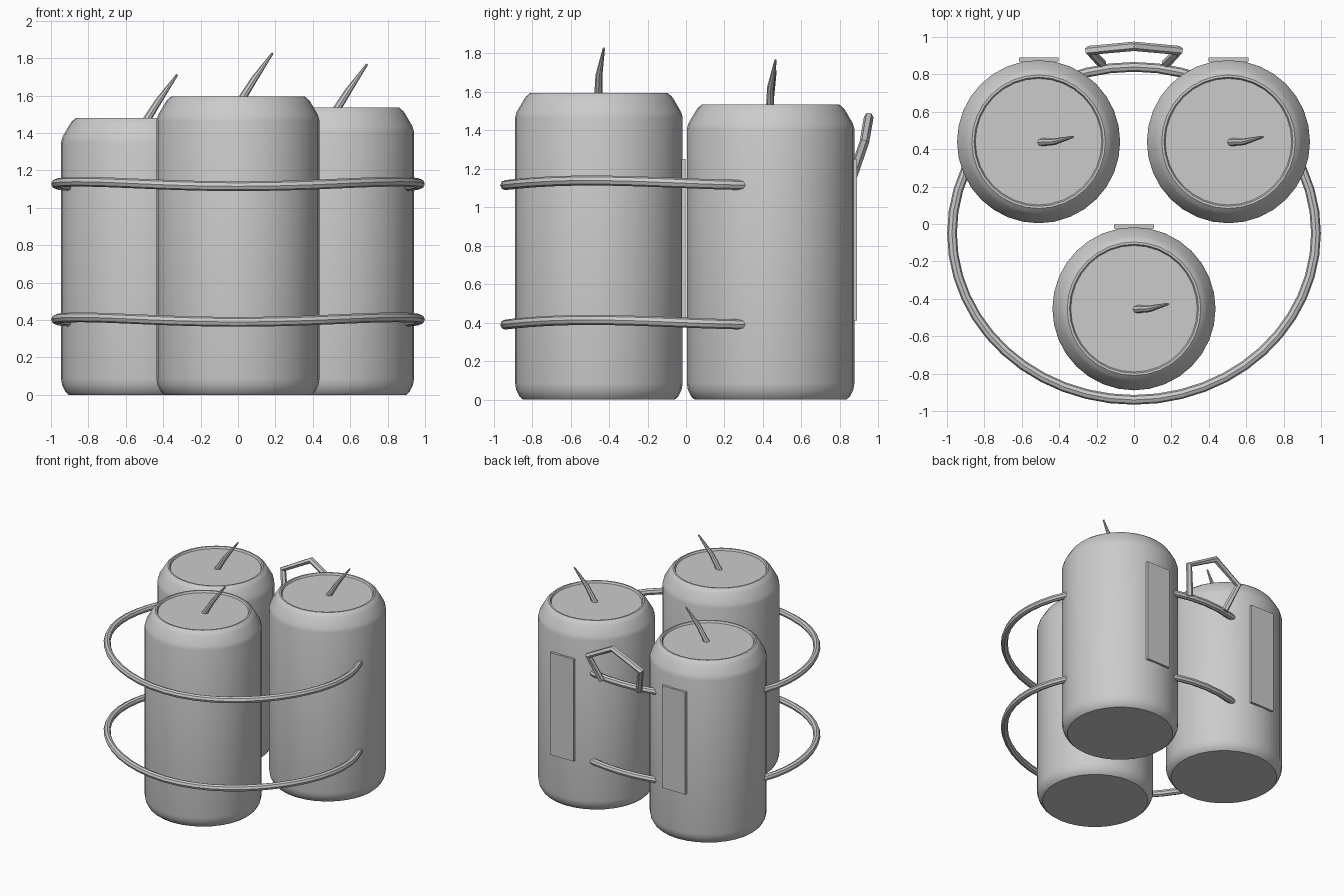
import bpy, bmesh
from math import sin, cos, pi, radians

if "Cube" in bpy.data.objects:
    bpy.data.objects.remove(bpy.data.objects["Cube"])


def finish(obj, angle=40):
    bpy.ops.object.select_all(action='DESELECT')
    obj.select_set(True)
    bpy.context.view_layer.objects.active = obj
    if obj.type == 'CURVE':
        bpy.ops.object.convert(target='MESH')
        obj = bpy.context.object
    bpy.ops.object.shade_smooth_by_angle(angle=radians(angle))


def lathe(name, profile, loc, sides=32):
    bm = bmesh.new()
    rings = []
    for r, z in profile:
        rings.append([bm.verts.new((r * cos(2 * pi * i / sides), r * sin(2 * pi * i / sides), z))
                      for i in range(sides)])
    for a, b in zip(rings, rings[1:]):
        for i in range(sides):
            j = (i + 1) % sides
            bm.faces.new((a[i], a[j], b[j], b[i]))
    bm.faces.new(rings[0][::-1])
    bm.faces.new(rings[-1])
    me = bpy.data.meshes.new(name)
    bm.to_mesh(me)
    bm.free()
    obj = bpy.data.objects.new(name, me)
    obj.location = loc
    bpy.context.collection.objects.link(obj)
    finish(obj)


def tube(name, points, radius, closed=False, taper=None, res=2):
    cu = bpy.data.curves.new(name, 'CURVE')
    cu.dimensions = '3D'
    cu.bevel_depth = radius
    cu.bevel_resolution = res
    cu.use_fill_caps = True
    sp = cu.splines.new('POLY')
    sp.points.add(len(points) - 1)
    for i, p in enumerate(points):
        sp.points[i].co = (*p, 1)
        sp.points[i].radius = taper[i] if taper else 1
    sp.use_cyclic_u = closed
    obj = bpy.data.objects.new(name, cu)
    bpy.context.collection.objects.link(obj)
    finish(obj)


R = 0.436
cylinders = {'front': (0, -0.453, 1.595), 'left': (-0.51, 0.44, 1.48), 'right': (0.505, 0.44, 1.535)}

for side, (x, y, h) in cylinders.items():
    # body with chamfered foot, shoulder and raised rim
    lathe(f'{side}_body',
          [(0.395, 0), (0.412, 0.015), (0.43, 0.05), (R, 0.085),
           (R, h - 0.13), (0.428, h - 0.1), (0.387, h - 0.03), (0.38, h - 0.02),
           (0.357, h), (0.345, h), (0.338, h - 0.015)], (x, y, 0))
    # leaning tapered wick
    tube(f'{side}_wick',
         [(x + 0.01, y - 0.003, h - 0.03), (x + 0.085, y, h + 0.09), (x + 0.185, y + 0.026, h + 0.232)],
         0.02, taper=[1.1, 0.9, 0.3])
    # flat panel on the back
    bpy.ops.mesh.primitive_cube_add(size=1, location=(x, y + 0.44, 0.83))
    panel = bpy.context.object
    panel.name = f'{side}_back_panel'
    panel.scale = (0.212, 0.02, 0.84)

# two gently wavy hoops around the set
N = 48
for name, z in (('lower_hoop', 0.402), ('upper_hoop', 1.127)):
    tube(name, [(0.973 * cos(t), -0.05 + 0.89 * sin(t), z - 0.012 * sin(3 * t))
                for t in (2 * pi * i / N for i in range(N))], 0.026, closed=True)

# angular carry handle at the back
tube('back_handle', [(-0.17, 0.855, 1.13), (-0.24, 0.928, 1.34), (0, 0.95, 1.468),
                     (0.24, 0.928, 1.34), (0.17, 0.855, 1.13)], 0.025, res=1)
